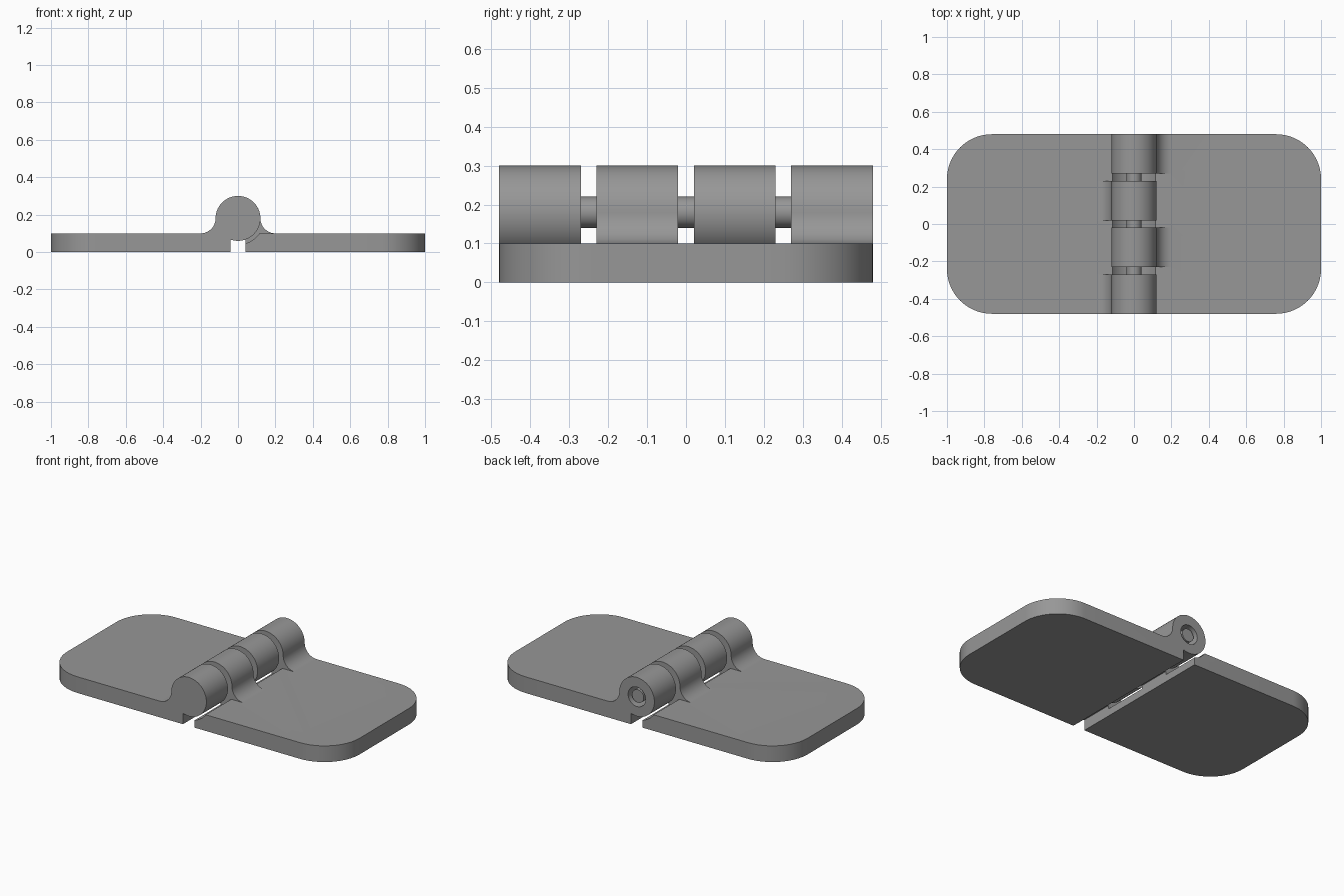
import bpy, bmesh, math
from mathutils import Vector

if "Cube" in bpy.data.objects:
    bpy.data.objects.remove(bpy.data.objects["Cube"])

AXIS_Z, BARREL, FILLET = 0.18, 0.12, 0.08   # barrel centre height and radii
HALF_Y, THICK, GAP = 0.48, 0.10, 0.04

steel = bpy.data.materials.new("grey steel")
steel.diffuse_color = (0.31, 0.31, 0.31, 1)
steel.use_nodes = True
steel.node_tree.nodes["Principled BSDF"].inputs["Base Color"].default_value = steel.diffuse_color


def arc(cx, cy, r, a0, a1, n):
    """Points on an arc, angles in degrees."""
    angles = [math.radians(a0 + (a1 - a0) * i / n) for i in range(n + 1)]
    return [(cx + r * math.cos(a), cy + r * math.sin(a)) for a in angles]


def prism(name, points, offset):
    """Extrude a closed 3D outline along an offset."""
    bm = bmesh.new()
    face = bm.faces.new([bm.verts.new(p) for p in points])
    top = bmesh.ops.extrude_face_region(bm, geom=[face])["geom"]
    moved = [v for v in top if isinstance(v, bmesh.types.BMVert)]
    bmesh.ops.translate(bm, verts=moved, vec=Vector(offset))
    bmesh.ops.recalc_face_normals(bm, faces=bm.faces)
    mesh = bpy.data.meshes.new(name)
    bm.to_mesh(mesh)
    bm.free()
    mesh.materials.append(steel)
    obj = bpy.data.objects.new(name, mesh)
    bpy.context.collection.objects.link(obj)
    return obj


def rod(name, r, y0, y1):
    """Cylinder along the hinge axis."""
    pts = arc(0, AXIS_Z, r, 0, 360, 64)[:-1]
    return prism(name, [(x, y0, z) for x, z in pts], (0, y1 - y0, 0))


def combine(obj, tool, operation):
    mod = obj.modifiers.new(operation.lower(), "BOOLEAN")
    mod.operation, mod.object, mod.solver = operation, tool, "EXACT"
    bpy.context.view_layer.objects.active = obj
    bpy.ops.object.modifier_apply(modifier=mod.name)
    bpy.data.objects.remove(tool)


def smooth(obj):
    bpy.ops.object.select_all(action="DESELECT")
    obj.select_set(True)
    bpy.context.view_layer.objects.active = obj
    bpy.ops.object.shade_smooth_by_angle(angle=math.radians(25))


def leaf(name, side, knuckles, clearances):
    # plate with two rounded outer corners
    r = 0.24
    outline = [(GAP, -HALF_Y)]
    outline += arc(1 - r, -HALF_Y + r, r, -90, 0, 16)
    outline += arc(1 - r, HALF_Y - r, r, 0, 90, 16)
    outline += [(GAP, HALF_Y)]
    plate = prism(name, [(side * x, y, 0) for x, y in outline], (0, 0, THICK))

    # room for the other leaf's knuckles to turn
    for y0, y1 in clearances:
        combine(plate, rod("clearance", BARREL + 0.02, y0, y1), "DIFFERENCE")

    # knuckles blended into the plate by a concave fillet
    start = -math.degrees(math.acos(0.08 / BARREL))
    profile = arc(BARREL + FILLET, AXIS_Z, FILLET, 180, 270, 16)
    profile += [(0.2, 0.05), (0.08, 0.05)]
    profile += arc(0, AXIS_Z, BARREL, start, -360, 60)[:-1]
    for y0, y1 in knuckles:
        pts = [(side * x, y0, z) for x, z in profile]
        combine(plate, prism("knuckle", pts, (0, y1 - y0, 0)), "UNION")

    # bore, closed at the front knuckle
    combine(plate, rod("bore", 0.06, -0.25, 0.6), "DIFFERENCE")
    smooth(plate)


leaf("left_leaf", -1, [(-0.48, -0.27), (0.02, 0.23)], [(-0.27, 0.02), (0.23, 0.6)])
leaf("right_leaf", 1, [(-0.23, -0.02), (0.27, 0.48)], [(-0.6, -0.23), (-0.02, 0.27)])

# pin fixed in the front knuckle
smooth(rod("hinge_pin", 0.04, -0.27, 0.47))
